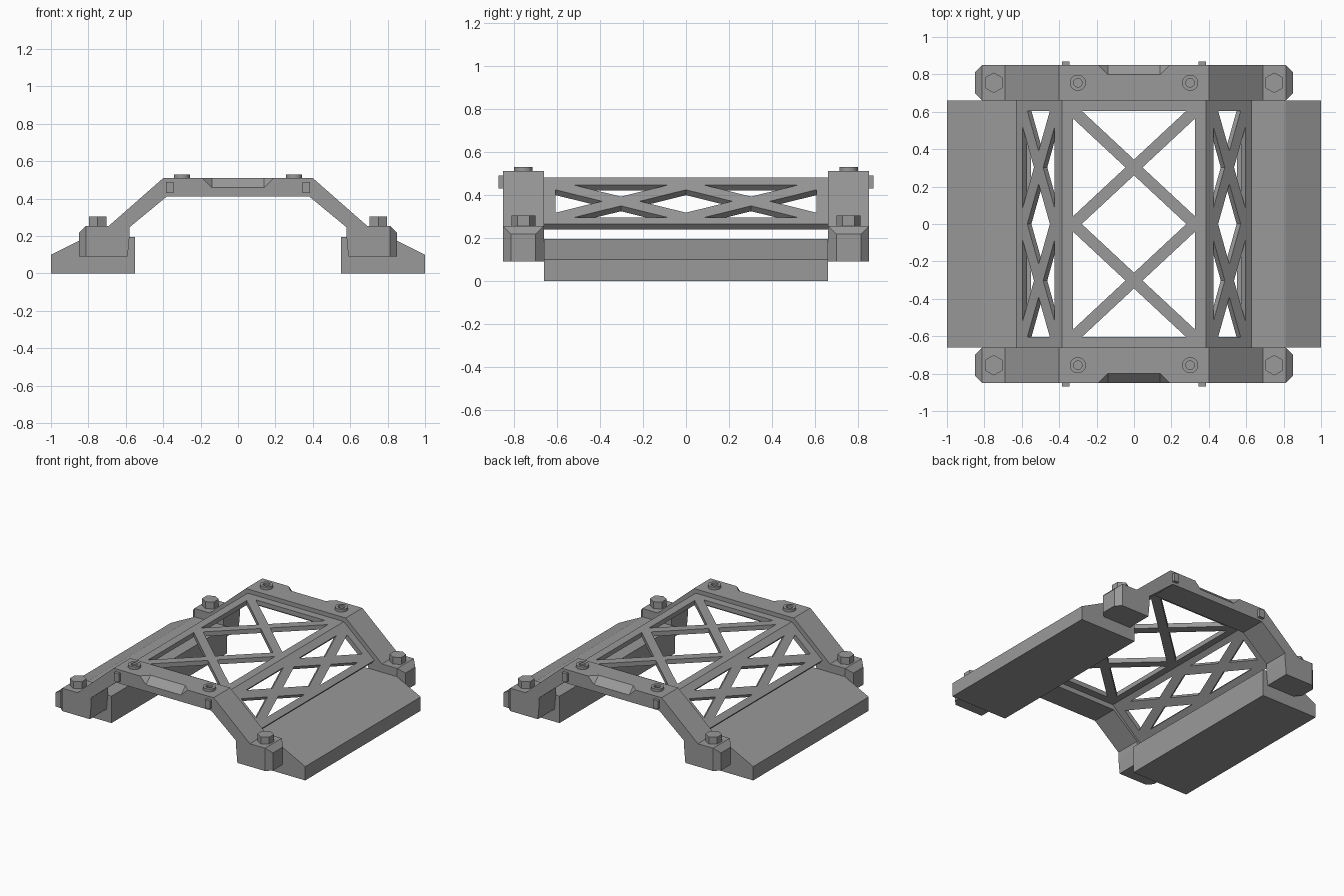
import bpy, bmesh, math
from mathutils import Matrix, Vector

if "Cube" in bpy.data.objects:
    bpy.data.objects.remove(bpy.data.objects["Cube"], do_unlink=True)

grey = bpy.data.materials.new("matte grey")
grey.use_nodes = True
COLOUR = (0.32, 0.32, 0.32, 1)
grey.diffuse_color = COLOUR
grey.node_tree.nodes["Principled BSDF"].inputs["Base Color"].default_value = COLOUR


def finish(bm, name):
    """Turn a bmesh into a named object."""
    bmesh.ops.recalc_face_normals(bm, faces=bm.faces)
    mesh = bpy.data.meshes.new(name)
    bm.to_mesh(mesh)
    bm.free()
    mesh.materials.append(grey)
    obj = bpy.data.objects.new(name, mesh)
    bpy.context.scene.collection.objects.link(obj)
    return obj


def prism(bm, points, vector):
    """Extrude a closed outline of 3D points along a vector."""
    face = bm.faces.new([bm.verts.new(p) for p in points])
    new = bmesh.ops.extrude_face_region(bm, geom=[face], use_keep_orig=True)["geom"]
    verts = [v for v in new if isinstance(v, bmesh.types.BMVert)]
    bmesh.ops.translate(bm, verts=verts, vec=vector)


def extrude_y(bm, profile, y0, y1):
    prism(bm, [(x, y0, z) for x, z in profile], (0, y1 - y0, 0))


def mirrored(half):
    """Complete a profile given for its +x half."""
    return half + [(-x, z) for x, z in reversed(half)]


def cut(obj, cutter):
    """Subtract the cutter and delete it."""
    cutter.hide_render = True
    mod = obj.modifiers.new("cut", "BOOLEAN")
    mod.operation = "DIFFERENCE"
    mod.solver = "EXACT"
    mod.object = cutter
    bpy.context.view_layer.update()
    graph = bpy.context.evaluated_depsgraph_get()
    mesh = bpy.data.meshes.new_from_object(obj.evaluated_get(graph))
    obj.modifiers.clear()
    obj.data = mesh
    bpy.data.objects.remove(cutter, do_unlink=True)


def lattice_holes(bm, place, a, b, k):
    """Prisms that leave two crossed braces in an opening of half size a by b."""
    h = b / 2
    holes = [[(0, h * (1 - k)), (a * (1 - k), 0), (0, -h * (1 - k)), (-a * (1 - k), 0)]]
    for s in (-1, 1):
        c = s * h
        holes.append([(0, c + s * k * h), (a * (1 - k), s * b), (-a * (1 - k), s * b)])
        for t in (-1, 1):
            holes.append([(t * k * a, c), (t * a, c + h * (1 - k)), (t * a, c - h * (1 - k))])
    for hole in holes:
        points = [place @ Vector((u, v, -0.1)) for u, v in hole]
        prism(bm, points, place.to_3x3() @ Vector((0, 0, 0.2)))


# Folded lattice deck
bm = bmesh.new()
extrude_y(bm, mirrored([(0.608, 0.24), (0.63, 0.265), (0.385, 0.48)])
          + [], -0.66, 0.66)
bm.free()
bm = bmesh.new()
upper = mirrored([(0.63, 0.265), (0.385, 0.48)])
lower = mirrored([(0.608, 0.24), (0.373, 0.447)])
extrude_y(bm, upper + lower[::-1], -0.66, 0.66)
deck = finish(bm, "lattice_deck")
bm = bmesh.new()
lattice_holes(bm, Matrix.Translation((0, 0, 0.465)), 0.325, 0.605, 0.14)
slope = math.atan2(0.215, 0.245)
for s in (-1, 1):
    place = Matrix.Translation((s * 0.51, 0, 0.37)) @ Matrix.Rotation(s * slope, 4, "Y")
    lattice_holes(bm, place, 0.113, 0.605, 0.29)
cut(deck, finish(bm, "lattice_cutter"))

# Base rails
for s, side in ((1, "left"), (-1, "right")):
    bm = bmesh.new()
    profile = [(0.55, 0), (1, 0), (1, 0.1), (0.81, 0.195), (0.55, 0.195)]
    extrude_y(bm, [(s * x, z) for x, z in profile], -0.66, 0.66)
    finish(bm, side + "_base_rail")


def end_frame(s, name):
    """Arched end frame with chamfered feet and a notch in its top edge."""
    bm = bmesh.new()
    outer = mirrored([(0.85, 0.09), (0.85, 0.255), (0.69, 0.255), (0.4, 0.51)])
    inner = mirrored([(0.59, 0.09), (0.58, 0.2), (0.58, 0.247), (0.38, 0.412)])
    extrude_y(bm, outer + inner[::-1], s * 0.66, s * 0.85)
    tips = [e for e in bm.edges if all(abs(v.co.x) > 0.84 for v in e.verts)
            and max(v.co.z for v in e.verts) > 0.2]
    bmesh.ops.bevel(bm, geom=tips, offset=0.038, segments=1, affect="EDGES")
    frame = finish(bm, name)
    bm = bmesh.new()
    for x, y, z in ((0.14, 0.9, 0.41), (0.14, 0.75, 0.56), (0.29, 0.9, 0.56)):
        for t in (-1, 1):
            bm.verts.new((t * x, s * y, z))
    bmesh.ops.convex_hull(bm, input=bm.verts)
    cut(frame, finish(bm, "notch_cutter"))


def bolt(name, x, y, z, radius, height, sides, socket=0):
    """Bolt head standing at z, optionally with a round socket."""
    bm = bmesh.new()
    bmesh.ops.create_cone(bm, cap_ends=True, segments=sides, radius1=radius,
                          radius2=radius, depth=height,
                          matrix=Matrix.Translation((x, y, z + height / 2)))
    if socket:
        top = max(bm.faces, key=lambda f: f.calc_center_median().z)
        bmesh.ops.inset_region(bm, faces=[top], thickness=radius - socket)
        sunk = bmesh.ops.extrude_face_region(bm, geom=[top])["geom"]
        verts = [v for v in sunk if isinstance(v, bmesh.types.BMVert)]
        bmesh.ops.translate(bm, verts=verts, vec=(0, 0, -height * 0.7))
        bmesh.ops.delete(bm, geom=[top], context="FACES_ONLY") if top.is_valid else None
    return finish(bm, name)


# End frames with their bolts and pegs
for s, end in ((-1, "front"), (1, "back")):
    end_frame(s, end + "_end_frame")
    for t, side in ((1, "left"), (-1, "right")):
        tag = end + "_" + side
        bolt(tag + "_foot_bolt", t * 0.75, s * 0.755, 0.25, 0.055, 0.055, 6)
        round_bolt = bolt(tag + "_top_bolt", t * 0.3, s * 0.755, 0.508, 0.043, 0.022, 24, 0.023)
        bpy.context.view_layer.objects.active = round_bolt
        round_bolt.select_set(True)
        bpy.ops.object.shade_smooth_by_angle()
        round_bolt.select_set(False)
        bm = bmesh.new()
        bmesh.ops.create_cube(bm, size=1, matrix=Matrix.Translation((t * 0.365, s * 0.85, 0.46))
                              @ Matrix.Diagonal((0.04, 0.04, 0.06, 1)))
        finish(bm, tag + "_side_peg")
